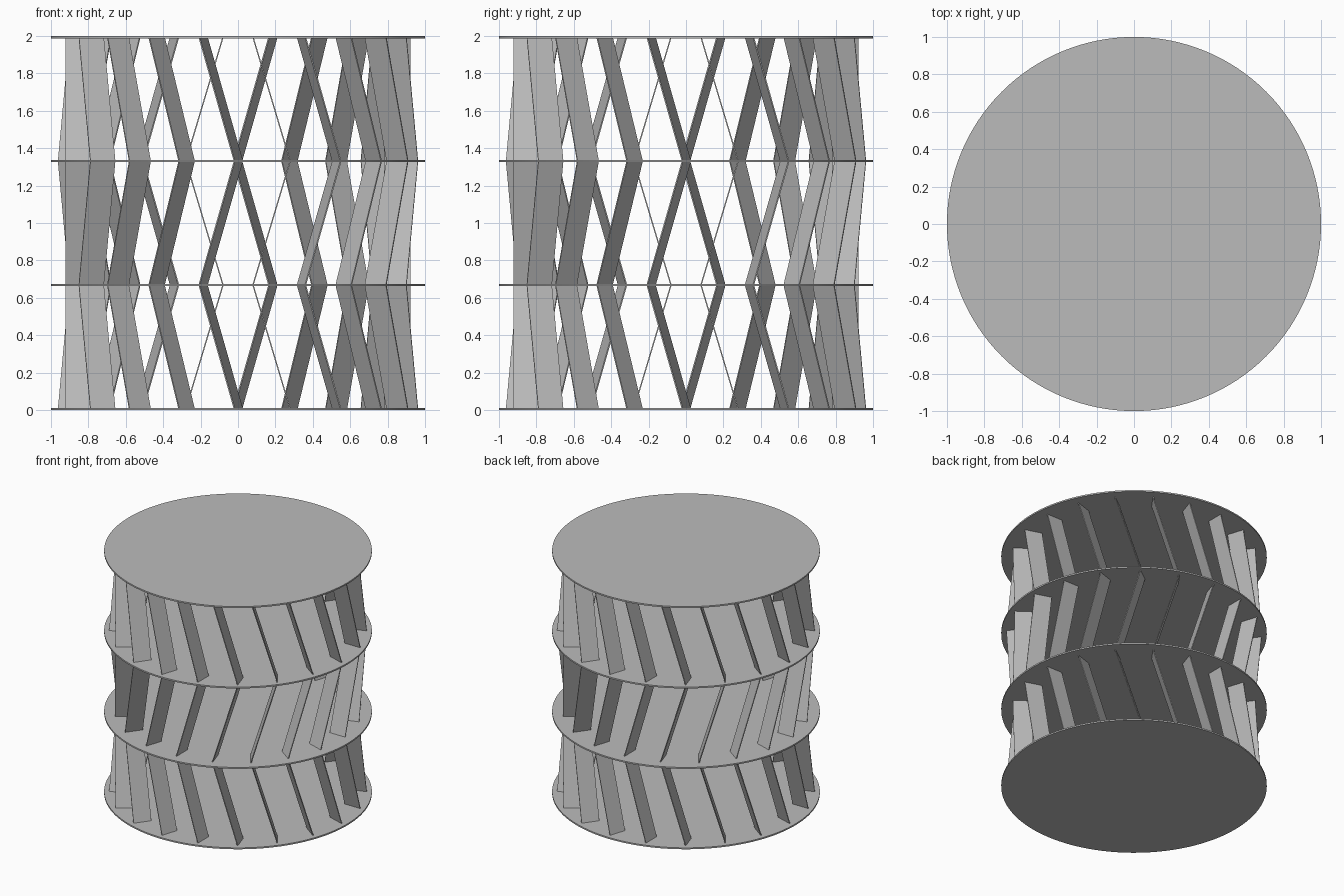
import bpy, bmesh
from math import radians
from mathutils import Matrix, Vector

if "Cube" in bpy.data.objects:
    bpy.data.objects.remove(bpy.data.objects["Cube"], do_unlink=True)

PLATE = 0.012            # disc thickness
PITCH = (2 - PLATE) / 3  # distance between discs
SLATS = 20
LENGTH, THICK = 0.14, 0.007

grey = bpy.data.materials.new("plain_grey")
grey.use_nodes = True
colour = (0.5, 0.5, 0.5, 1)
grey.diffuse_color = colour
grey.node_tree.nodes["Principled BSDF"].inputs["Base Color"].default_value = colour


def add_object(name, bm):
    mesh = bpy.data.meshes.new(name)
    bmesh.ops.recalc_face_normals(bm, faces=bm.faces)
    bm.to_mesh(mesh)
    bm.free()
    mesh.materials.append(grey)
    obj = bpy.data.objects.new(name, mesh)
    bpy.context.collection.objects.link(obj)
    return obj


def add_disc(name, z):
    bm = bmesh.new()
    bmesh.ops.create_cone(bm, cap_ends=True, segments=128, radius1=1, radius2=1,
                          depth=PLATE, matrix=Matrix.Translation((0, 0, z + PLATE / 2)))
    obj = add_object(name, bm)
    bpy.ops.object.select_all(action='DESELECT')
    obj.select_set(True)
    bpy.context.view_layer.objects.active = obj
    bpy.ops.object.shade_smooth_by_angle(angle=radians(30))


def add_slat_ring(name, z0, z1, x0, x1):
    """Ring of thin upright plates, leaning sideways from x0 to x1."""
    bm = bmesh.new()
    for k in range(SLATS):
        turn = Matrix.Rotation(radians(360 / SLATS * k), 3, 'Z')
        verts = bmesh.ops.create_cube(bm, size=1)["verts"]
        for v in verts:
            x, z = (x1, z1) if v.co.z > 0 else (x0, z0)
            v.co = turn @ Vector((x + v.co.x * THICK, -0.851 + v.co.y * LENGTH, z))
    add_object(name, bm)


# Four round plates
for i, name in enumerate(("bottom_disc", "lower_disc", "upper_disc", "top_disc")):
    add_disc(name, i * PITCH)

# Three rings of slats, the middle one leaning the other way
for i, name in enumerate(("lower_slats", "middle_slats", "upper_slats")):
    foot, head = (0.082, 0.277) if i == 1 else (0.277, 0.082)
    add_slat_ring(name, i * PITCH + PLATE, (i + 1) * PITCH, foot, head)
